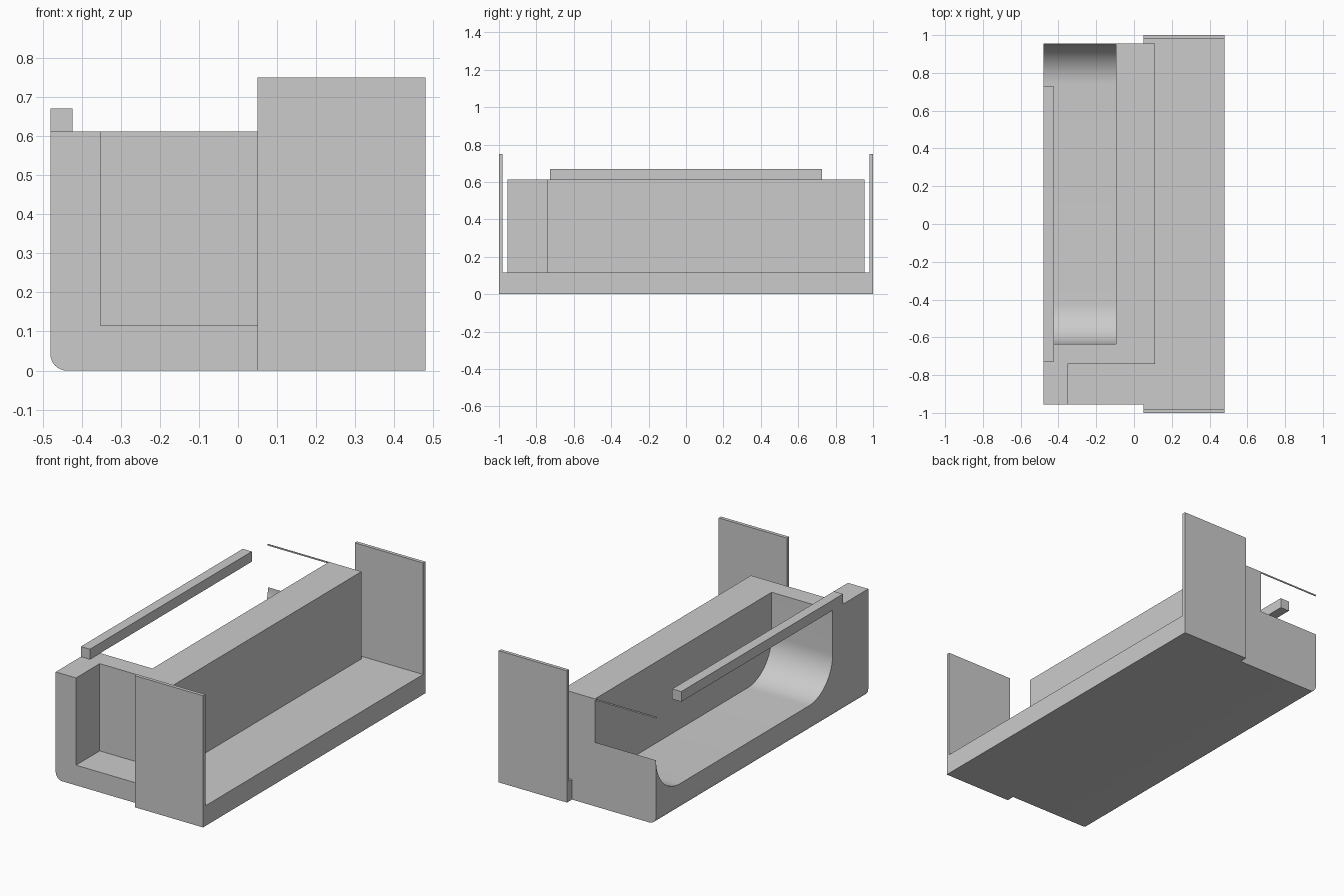
import bpy, bmesh, math
from mathutils import Vector

cube = bpy.data.objects.get("Cube")
if cube:
    bpy.data.objects.remove(cube, do_unlink=True)

grey = bpy.data.materials.new("light grey")
grey.use_nodes = True
colour = (0.6, 0.6, 0.6, 1)
grey.diffuse_color = colour
grey.node_tree.nodes["Principled BSDF"].inputs["Base Color"].default_value = colour


def prism(name, profile, axis, lo, hi):
    """Extrude a profile along x (points are y, z) or along y (points are x, z)."""
    bm = bmesh.new()
    place = (lambda a, b: (lo, a, b)) if axis == "x" else (lambda a, b: (a, lo, b))
    face = bm.faces.new([bm.verts.new(place(a, b)) for a, b in profile])
    moved = bmesh.ops.extrude_face_region(bm, geom=[face])["geom"]
    step = Vector((hi - lo, 0, 0)) if axis == "x" else Vector((0, hi - lo, 0))
    bmesh.ops.translate(bm, vec=step,
                        verts=[v for v in moved if isinstance(v, bmesh.types.BMVert)])
    bmesh.ops.recalc_face_normals(bm, faces=bm.faces)
    mesh = bpy.data.meshes.new(name)
    bm.to_mesh(mesh)
    bm.free()
    mesh.materials.append(grey)
    obj = bpy.data.objects.new(name, mesh)
    bpy.context.collection.objects.link(obj)
    return obj


def box(name, x, y, z):
    return prism(name, [(x[0], z[0]), (x[1], z[0]), (x[1], z[1]), (x[0], z[1])], "y", *y)


def arc(cx, cz, r, start, end, steps):
    angles = [math.radians(start + (end - start) * i / steps) for i in range(steps + 1)]
    return [(cx + r * math.cos(a), cz + r * math.sin(a)) for a in angles]


def cut(target, cutter):
    mod = target.modifiers.new("cut", "BOOLEAN")
    mod.operation, mod.solver, mod.object = "DIFFERENCE", "EXACT", cutter
    bpy.context.view_layer.objects.active = target
    bpy.ops.object.modifier_apply(modifier=mod.name)
    bpy.data.objects.remove(cutter, do_unlink=True)


BACK, WALL, STEP, FRONT = -0.48, 0.11, 0.05, 0.48
END, FLOOR, TOP = 0.955, 0.115, 0.612

# Main body with a rounded lower back edge
body = prism("main_body",
             arc(BACK + 0.042, 0.042, 0.042, 180, 270, 8)
             + [(STEP, 0), (STEP, FLOOR), (WALL, FLOOR), (WALL, TOP), (BACK, TOP)],
             "y", -END, END)

# Open corner pocket
cut(body, box("pocket_cutter", (-0.352, 0.3), (-1.2, -0.742), (FLOOR, 0.9)))

# Trough with curved ends, open at the back, top and one end
r, low = 0.215, 0.15
trough = (arc(-0.635 + r, low + r, r, 180, 270, 20)
          + arc(END - r, low + r, r, 270, 360, 20)
          + [(1.2, low + r), (1.2, 0.9), (-0.635, 0.9)])
cut(body, prism("trough_cutter", trough, "x", -0.7, -0.095))

# Front tray with its two tall end panels
prism("tray_and_end_panels",
      [(-1, 0), (1, 0), (1, 0.75), (0.98, 0.75), (0.98, FLOOR),
       (-0.98, FLOOR), (-0.98, 0.75), (-1, 0.75)], "x", STEP, FRONT)

# Rail along the back and the thin strip over the open end
box("back_rail", (BACK, -0.423), (-0.728, 0.728), (TOP, 0.67))
box("end_strip", (BACK, -0.095), (END - 0.004, END), (TOP - 0.008, TOP))

# Smooth curves, sharp corners
bpy.ops.object.select_all(action="DESELECT")
body.select_set(True)
bpy.context.view_layer.objects.active = body
bpy.ops.object.shade_smooth_by_angle(angle=math.radians(30))
